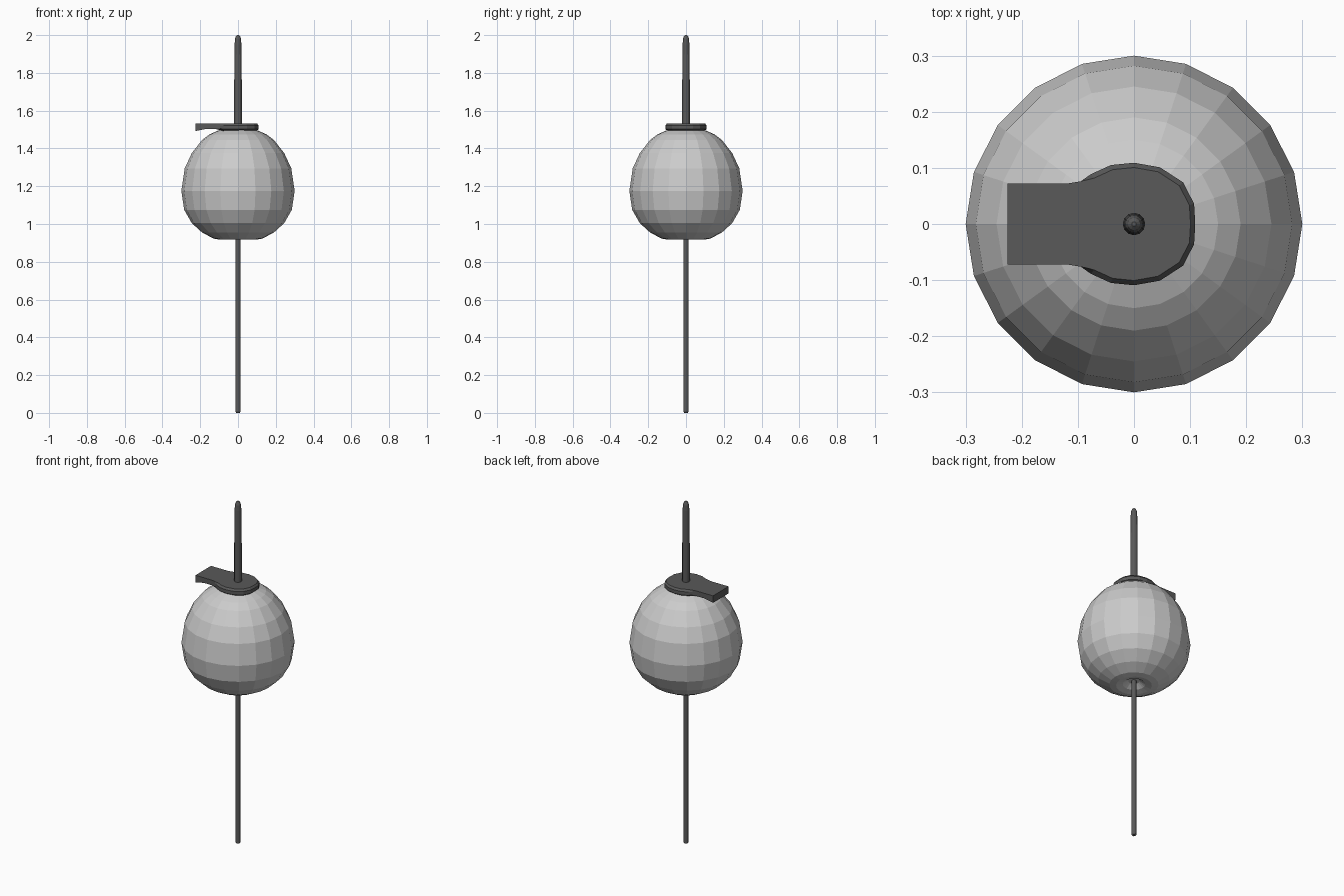
import bpy, bmesh, math

if "Cube" in bpy.data.objects:
    bpy.data.objects.remove(bpy.data.objects["Cube"])

def material(name, v):
    m = bpy.data.materials.new(name)
    m.diffuse_color = (v, v, v, 1)
    m.use_nodes = True
    m.node_tree.nodes["Principled BSDF"].inputs["Base Color"].default_value = m.diffuse_color
    return m

light = material("light grey", 0.6)
dark = material("dark grey", 0.1)

def finish(bm, name, mat):
    bmesh.ops.recalc_face_normals(bm, faces=bm.faces)
    me = bpy.data.meshes.new(name)
    bm.to_mesh(me)
    bm.free()
    me.materials.append(mat)
    ob = bpy.data.objects.new(name, me)
    bpy.context.collection.objects.link(ob)
    return ob

def loft(name, loops, mat):
    """Skin a stack of closed point loops and cap both ends."""
    bm = bmesh.new()
    rings = [[bm.verts.new(p) for p in loop] for loop in loops]
    n = len(rings[0])
    for a, b in zip(rings, rings[1:]):
        for i in range(n):
            j = (i + 1) % n
            bm.faces.new((a[i], a[j], b[j], b[i]))
    bm.faces.new(rings[0])
    bm.faces.new(rings[-1])
    return finish(bm, name, mat)

def lathe(name, profile, sides, mat):
    return loft(name, [[(r * math.cos(2 * math.pi * i / sides),
                         r * math.sin(2 * math.pi * i / sides), z)
                        for i in range(sides)] for r, z in profile], mat)

# round faceted body, dimpled around the rod underneath
lathe("ball", [(0.03, 0.945), (0.06, 0.925), (0.095, 0.917), (0.13, 0.923), (0.19, 0.955),
               (0.245, 1.005), (0.285, 1.075), (0.30, 1.175), (0.282, 1.295),
               (0.245, 1.375), (0.19, 1.445), (0.15, 1.475), (0.10, 1.497)], 20, light)

# thin lower rod and thicker rounded upper rod
lathe("lower_rod", [(0.009, 0.0), (0.014, 0.007), (0.014, 0.96)], 12, dark)
lathe("upper_rod", [(0.020, 1.50), (0.020, 1.75), (0.018, 1.95), (0.016, 1.98),
                    (0.011, 1.994), (0.004, 2.0)], 12, dark)

# cap plate: round disc running into a flat tab on the left
half = [(0.106, 0.0), (0.104, 0.035), (0.085, 0.072), (0.045, 0.098), (0.0, 0.106),
        (-0.04, 0.102), (-0.075, 0.086), (-0.095, 0.076), (-0.12, 0.072),
        (-0.17, 0.072), (-0.225, 0.072)]
outline = half + [(x, -y) for x, y in reversed(half[1:])]

def plate_loop(inset, z, tab_z, tip_z):
    pts = []
    for x, y in outline:
        k = 1 - inset if x > -0.09 else 1
        h = z if x > -0.09 else (tip_z if x < -0.2 else tab_z)
        pts.append((x * k, y * k, h))
    return pts

loft("cap_plate", [plate_loop(0.12, 1.490, 1.503, 1.492),
                   plate_loop(-0.03, 1.502, 1.506, 1.496),
                   plate_loop(-0.03, 1.522, 1.522, 1.522),
                   plate_loop(0.05, 1.533, 1.533, 1.533)], dark)
